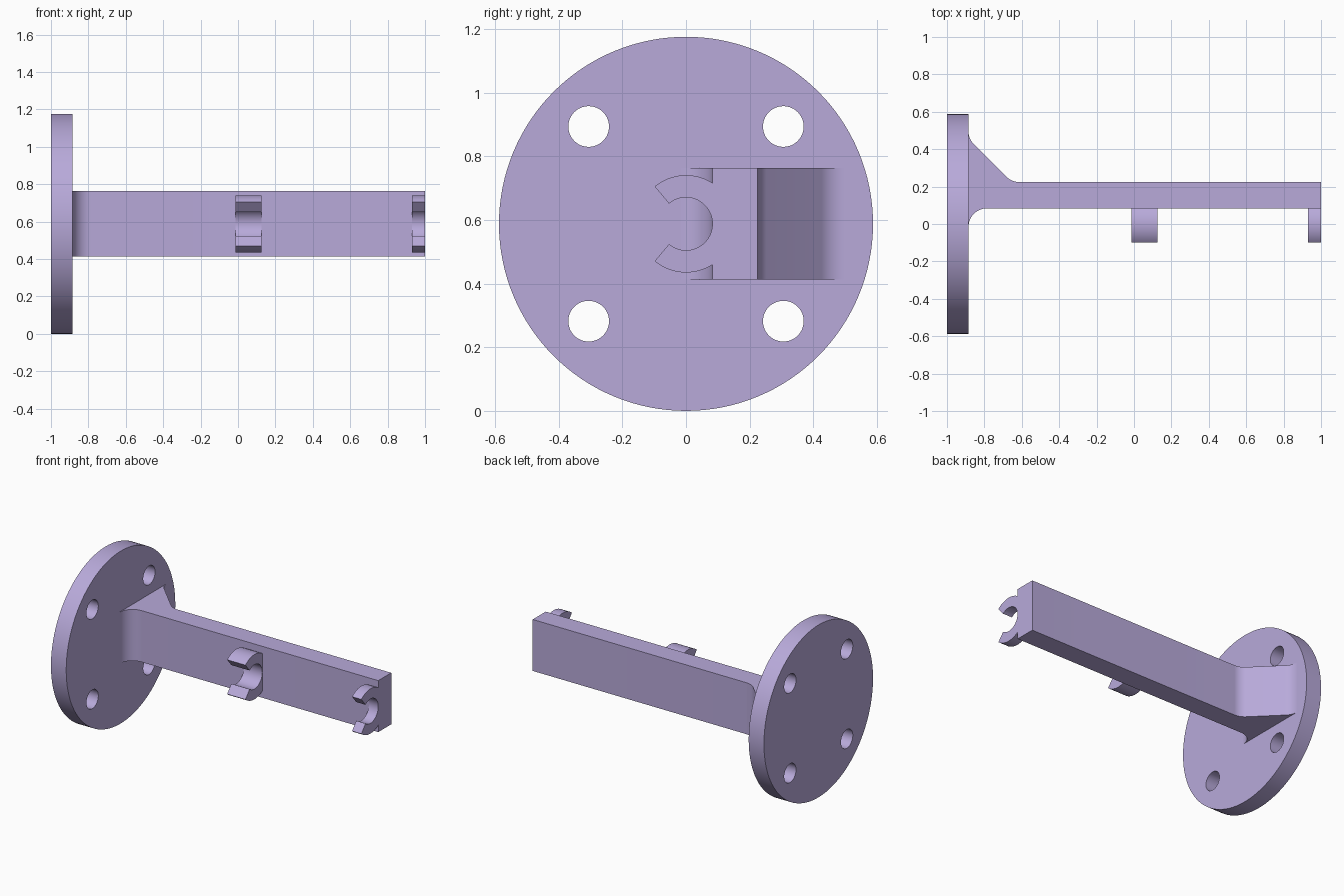
import bpy, bmesh, math
from mathutils import Vector

if "Cube" in bpy.data.objects:
    bpy.data.objects.remove(bpy.data.objects["Cube"])

CZ = 0.588          # height of the flange axis
FACE = -0.885       # inner face of the flange
NEAR, FAR = 0.084, 0.224   # front and back of the arm

mat = bpy.data.materials.new("lavender")
mat.diffuse_color = (0.48, 0.40, 0.70, 1)
mat.use_nodes = True
mat.node_tree.nodes["Principled BSDF"].inputs["Base Color"].default_value = mat.diffuse_color


def arc(cx, cy, r, a0, a1, n):
    """Points on an arc, angles in degrees."""
    return [(cx + r * math.cos(math.radians(a0 + (a1 - a0) * i / n)),
             cy + r * math.sin(math.radians(a0 + (a1 - a0) * i / n))) for i in range(n + 1)]


def fillet(prev, corner, nxt, r, n=12):
    """Round a profile corner with an arc of radius r."""
    p = Vector(corner)
    a = (Vector(prev) - p).normalized()
    b = (Vector(nxt) - p).normalized()
    half = a.angle(b) / 2
    centre = p + (a + b).normalized() * (r / math.sin(half))
    t0 = p + a * (r / math.tan(half)) - centre
    t1 = p + b * (r / math.tan(half)) - centre
    sweep = math.pi - 2 * half
    pts = []
    for i in range(n + 1):
        k = i / n
        v = (t0 * math.sin((1 - k) * sweep) + t1 * math.sin(k * sweep)) / math.sin(sweep)
        pts.append(tuple(centre + v))
    return pts


def extrude_profile(name, loops, lo, hi, axis):
    """Fill closed loops (first outer, rest holes) and extrude along an axis."""
    bm = bmesh.new()
    for loop in loops:
        vs = [bm.verts.new((lo, u, v) if axis == 'X' else (u, v, lo)) for u, v in loop]
        for i, v in enumerate(vs):
            bm.edges.new((vs[i - 1], v))
    if len(loops) == 1:
        bm.faces.new(bm.verts[:])
    else:
        bmesh.ops.triangle_fill(bm, edges=bm.edges[:], use_beauty=True)
    out = bmesh.ops.extrude_face_region(bm, geom=bm.faces[:], use_keep_orig=True)
    d = hi - lo
    bmesh.ops.translate(bm, verts=[g for g in out['geom'] if isinstance(g, bmesh.types.BMVert)],
                        vec=(d, 0, 0) if axis == 'X' else (0, 0, d))
    bmesh.ops.recalc_face_normals(bm, faces=bm.faces[:])
    mesh = bpy.data.meshes.new(name)
    bm.to_mesh(mesh)
    bm.free()
    mesh.materials.append(mat)
    ob = bpy.data.objects.new(name, mesh)
    bpy.context.collection.objects.link(ob)
    bpy.ops.object.select_all(action='DESELECT')
    ob.select_set(True)
    bpy.context.view_layer.objects.active = ob
    bpy.ops.object.shade_smooth_by_angle(angle=math.radians(30))
    return ob


# Round mounting flange with four bolt holes
rim = arc(0, CZ, CZ, 0, 360, 128)[:-1]
holes = [arc(sy * 0.306, CZ + sz * 0.306, 0.064, 0, 360, 48)[:-1]
         for sy in (-1, 1) for sz in (-1, 1)]
extrude_profile("flange", [rim] + holes, -1.0, FACE, 'X')

# Arm with a filleted front root and a 45 degree gusset behind
root = (FACE, NEAR)
gusset_top = (FACE, 0.455)
gusset_end = (FACE + 0.455 - FAR, FAR)
profile = fillet((FACE, -1), root, (1, NEAR), 0.1)
profile += [(1, NEAR), (1, FAR)]
profile += fillet((1, FAR), gusset_end, gusset_top, 0.1)
profile += fillet(gusset_end, gusset_top, (FACE, 1), 0.1)
extrude_profile("arm", [profile], CZ - 0.175, CZ + 0.176, 'Z')

# Open snap clips on the front of the arm
R, r, tip = 0.153, 0.083, 130
foot = math.degrees(math.acos(NEAR / R))
clip = (arc(0, CZ, R, foot, tip, 24) + arc(0, CZ, r, tip, -tip, 56)
        + arc(0, CZ, R, -tip, -foot, 24))
for name, x0, x1 in (("middle_clip", -0.013, 0.125), ("end_clip", 0.93, 1.0)):
    extrude_profile(name, [clip], x0, x1, 'X')
